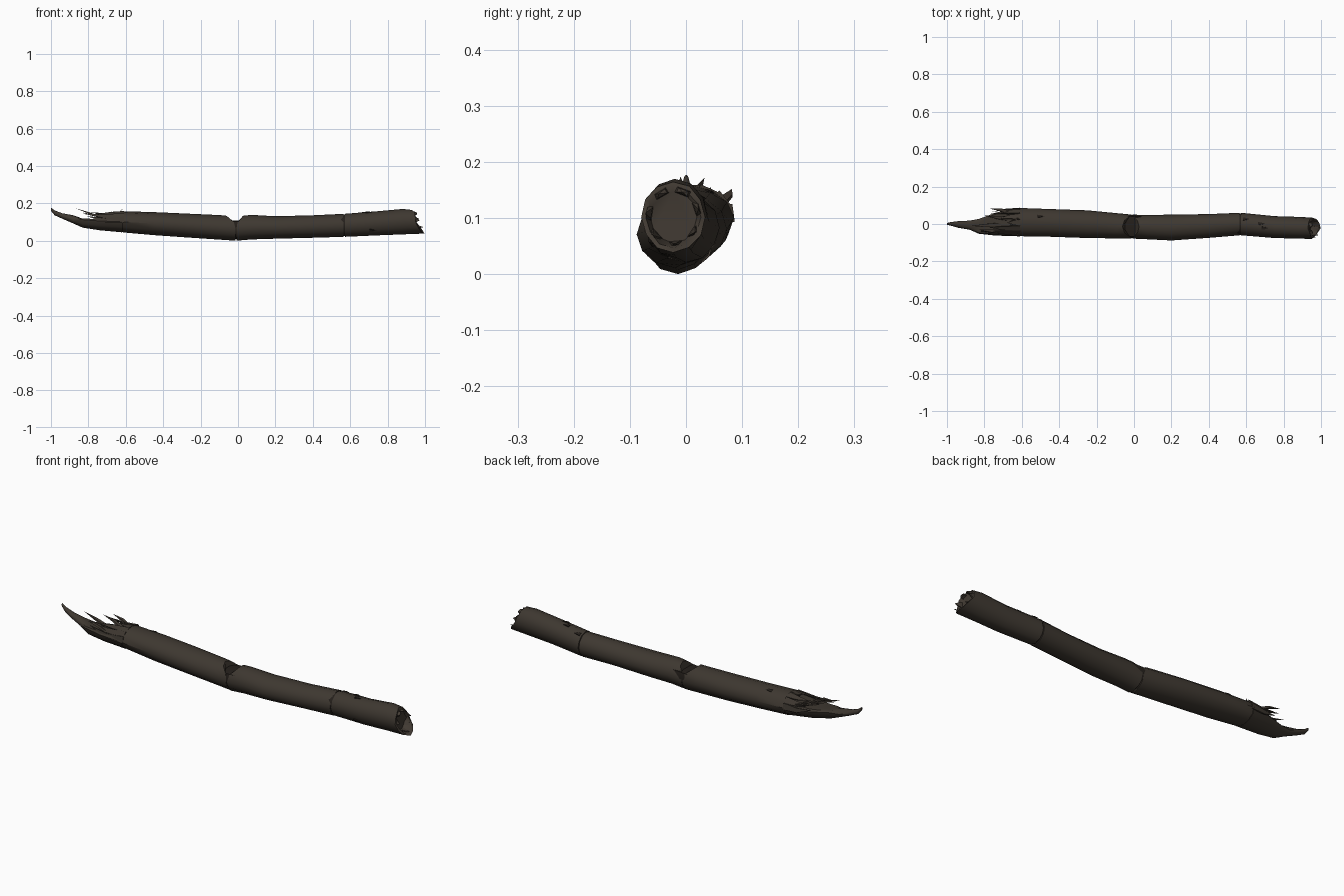
import bpy, bmesh, math, random
from mathutils import Vector

if "Cube" in bpy.data.objects:
    bpy.data.objects.remove(bpy.data.objects["Cube"])
random.seed(4)

def mat(name, c):
    m = bpy.data.materials.new(name)
    m.diffuse_color = (*c, 1)
    m.use_nodes = True
    m.node_tree.nodes["Principled BSDF"].inputs["Base Color"].default_value = m.diffuse_color
    return m

BARK = mat("dark bark", (0.048, 0.039, 0.030))
WOOD = mat("broken wood", (0.054, 0.043, 0.033))
CRACK = mat("crack shadow", (0.018, 0.014, 0.011))
N = 12

# log outline: x, y min, y max, z min, z max
PROFILE = [(-.62, -.065, .086, .045, .158), (-.45, -.068, .080, .030, .153),
           (-.25, -.075, .073, .016, .144), (-.01, -.078, .050, .000, .133),
           (.04, -.080, .048, .006, .140), (.20, -.088, .050, .011, .131),
           (.40, -.074, .053, .016, .136), (.57, -.060, .060, .021, .144),
           (.75, -.075, .042, .029, .158), (.88, -.078, .038, .034, .170),
           (.98, -.080, .034, .039, .164)]

def outline(x):
    if x <= PROFILE[0][0]:
        return PROFILE[0][1:]
    for a, b in zip(PROFILE, PROFILE[1:]):
        if x <= b[0]:
            t = (x - a[0]) / (b[0] - a[0])
            return tuple(p + (q - p) * t for p, q in zip(a[1:], b[1:]))
    return PROFILE[-1][1:]

def finish(name, bm, mats):
    bmesh.ops.recalc_face_normals(bm, faces=bm.faces)
    me = bpy.data.meshes.new(name)
    bm.to_mesh(me)
    bm.free()
    for m in mats:
        me.materials.append(m)
    ob = bpy.data.objects.new(name, me)
    bpy.context.collection.objects.link(ob)
    bpy.ops.object.select_all(action='DESELECT')
    ob.select_set(True)
    bpy.context.view_layer.objects.active = ob
    bpy.ops.object.shade_smooth_by_angle(angle=math.radians(38))
    return ob

def loft(name, rings, mats, wood_from=99):
    """rings: dict with x and optional box, scale, shift(h), clip, rough"""
    bm = bmesh.new()
    loops = []
    for r in rings:
        y0, y1, z0, z1 = r.get("box") or outline(r["x"])
        s = r.get("scale", 1)
        loop = []
        for i in range(N):
            a = math.tau * i / N
            k = s * (1 if i % 3 == 0 else random.uniform(.96, 1.015))
            c, h = math.cos(a), math.sin(a)
            x = r["x"] + (r["shift"](h) if "shift" in r else 0)
            x -= random.uniform(0, r.get("rough", 0)) if i != 9 else 0
            z = (z0 + z1) / 2 + (z1 - z0) / 2 * h * k
            loop.append(bm.verts.new((x, (y0 + y1) / 2 + (y1 - y0) / 2 * c * k,
                                      min(z, r.get("clip", 9)))))
        loops.append(loop)
    for j, (a, b) in enumerate(zip(loops, loops[1:])):
        for i in range(N):
            f = bm.faces.new((a[i], a[(i + 1) % N], b[(i + 1) % N], b[i]))
            f.material_index = int(j >= wood_from)
    for loop in (loops[0], loops[-1]):
        bm.faces.new(loop).material_index = len(mats) - 1
    return finish(name, bm, mats)

def R(*xs):
    return [{"x": x} for x in xs]

# three trunk lengths, with a V notch between the first two
notch_l = lambda h: -.048 * max(0, (h - .4) / .6)
notch_r = lambda h: .035 * max(0, (h - .4) / .6)
loft("trunk_left", R(-.616, -.45, -.25) + [{"x": -.09}, {"x": -.014, "shift": notch_l}], [BARK, WOOD])
loft("trunk_middle", [{"x": -.008, "shift": notch_r}] + R(.07, .2, .4, .565), [BARK, WOOD])
loft("trunk_right", R(.572, .75, .88) + [
    {"x": .972, "shift": lambda h: -.026 * h, "rough": .025},
    {"x": .965, "scale": .86, "shift": lambda h: -.02 * h, "rough": .02},
    {"x": .945, "scale": .72, "rough": .01}], [BARK, WOOD], wood_from=3)

# dark cores seen in the cracks
for name, a, b, s, clip in (("crack_left", -.63, -.60, .96, 9), ("crack_right", .55, .59, .95, 9),
                            ("crack_middle", -.08, .06, .95, .107)):
    loft(name, [{"x": a, "scale": s, "clip": clip}, {"x": b, "scale": s, "clip": clip}], [CRACK])

# splintered left end curling up to a point
loft("splintered_end", [
    {"x": -.62, "clip": .128},
    {"x": -.74, "box": (-.062, .060, .056, .155), "clip": .117},
    {"x": -.83, "box": (-.052, .027, .070, .155), "clip": .118},
    {"x": -.88, "box": (-.030, .018, .092, .136)},
    {"x": -.94, "box": (-.020, .015, .118, .147)},
    {"x": -.98, "box": (-.009, .010, .136, .162)},
    {"x": -1.0, "box": (-.004, .005, .160, .177)}], [BARK, WOOD])

def splinter(bm, base, mid, tip, side, thick):
    """thin pointed stave: a four cornered base, a bent middle and a tip"""
    rows = []
    for p, w in ((base, 1), (mid, .7)):
        p = Vector(p)
        s, t = Vector(side) * w, Vector(thick) * w
        rows.append([bm.verts.new(p + d) for d in (s + t, t - s, -s - t, s - t)])
    end = bm.verts.new(tip)
    bm.faces.new(rows[0])
    for i in range(4):
        k = (i + 1) % 4
        bm.faces.new((rows[0][i], rows[0][k], rows[1][k], rows[1][i]))
        bm.faces.new((rows[1][i], rows[1][k], end))

# staves of torn bark around the broken end: angle, length, tip rise
bm = bmesh.new()
y0, y1, z0, z1 = outline(-.62)
for deg, length, rise in ((8, .15, .01), (38, .16, .012), (66, .11, -.004), (92, .07, .004),
                          (118, .17, -.01), (143, .22, .012), (168, .2, .02)):
    a = math.radians(deg)
    c, h = math.cos(a), math.sin(a)
    y = (y0 + y1) / 2 + (y1 - y0) / 2 * c * .94
    z = (z0 + z1) / 2 + (z1 - z0) / 2 * h * .94
    splinter(bm, (-.61, y, z), (-.61 - length * .5, y * .96, z - .004),
             (-.61 - length, y * .8, z + rise),
             (0, -h * .016, c * .016), (0, c * .004, h * .004))
finish("bark_staves", bm, [BARK])

# loose slivers rising from the break
bm = bmesh.new()
for base, mid, tip in (((-.72, -.005, .118), (-.80, -.008, .150), (-.87, -.01, .174)),
                       ((-.68, .03, .12), (-.73, .035, .145), (-.80, .045, .155)),
                       ((-.66, .0, .12), (-.64, .02, .148), (-.615, .033, .172)),
                       ((-.70, -.04, .115), (-.76, -.038, .14), (-.83, -.03, .15)),
                       ((-.66, .055, .12), (-.71, .075, .14), (-.77, .082, .152))):
    splinter(bm, base, mid, tip, (0, .011, 0), (.006, 0, .004))
finish("wood_slivers", bm, [WOOD])

# jagged fibres inside the right end
bm = bmesh.new()
for i in range(7):
    a = math.tau * i / 7 + .3
    y, z = -.022 + .044 * math.cos(a), .102 + .048 * math.sin(a)
    reach = .975 - .02 * math.sin(a)
    splinter(bm, (.93, y, z), (.952, y, z), (reach, y * 1.1, z),
             (0, -math.sin(a) * .014, math.cos(a) * .014),
             (0, math.cos(a) * .006, math.sin(a) * .006))
finish("end_fibres", bm, [WOOD])

# small bark nicks
bm = bmesh.new()
for x, a in ((.60, 60), (.68, 78), (.72, 215), (-.50, 62), (.70, 100)):
    y0, y1, z0, z1 = outline(x)
    c, h = math.cos(math.radians(a)), math.sin(math.radians(a))
    y, z = (y0 + y1) / 2 + (y1 - y0) / 2 * c * .97, (z0 + z1) / 2 + (z1 - z0) / 2 * h * .97
    splinter(bm, (x - .018, y, z), (x, y + c * .002, z + h * .002), (x + .022, y, z),
             (0, -h * .008, c * .008), (0, c * .003, h * .003))
finish("bark_nicks", bm, [CRACK])
